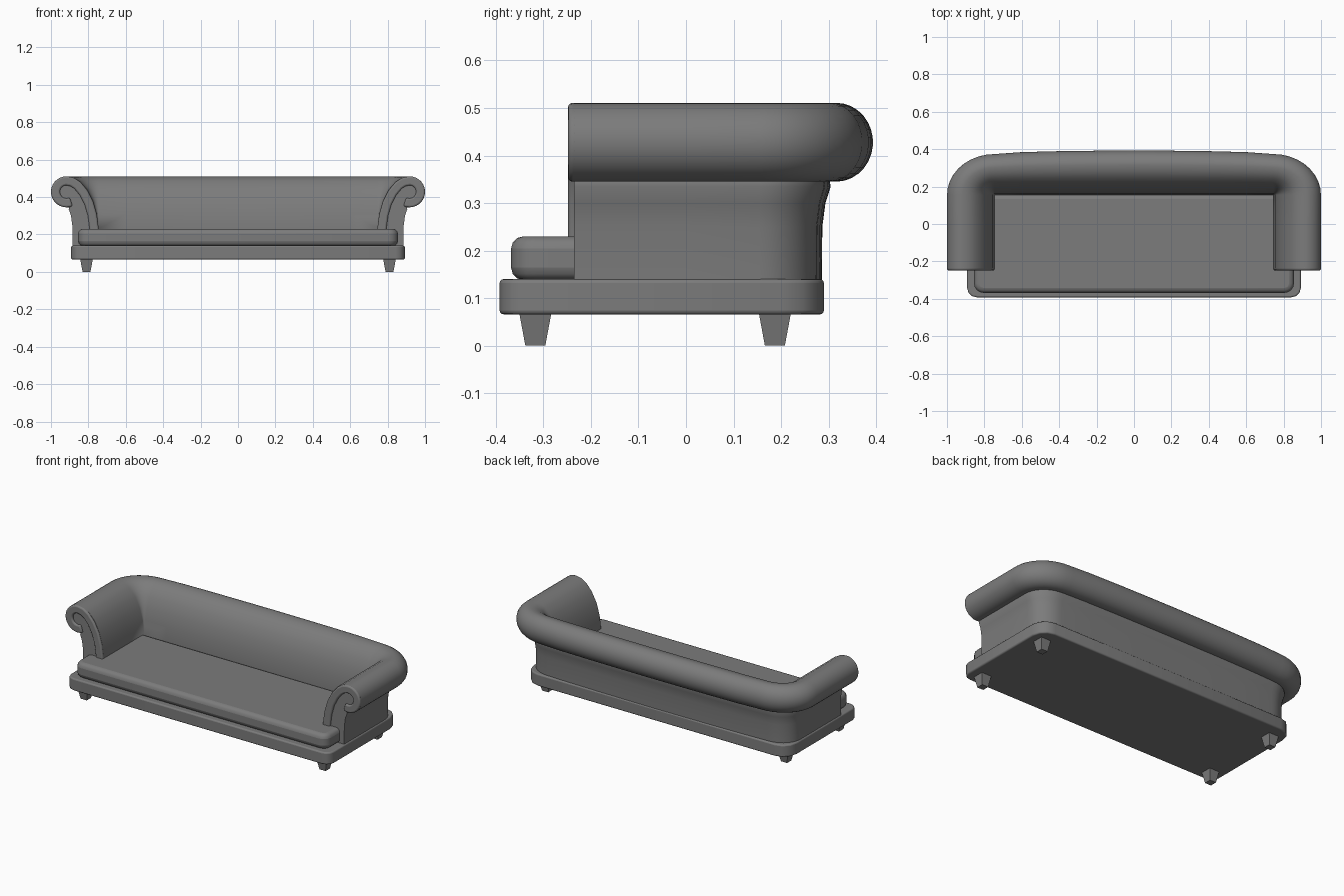
import bpy, bmesh
from math import sin, cos, radians, hypot

cube = bpy.data.objects.get("Cube")
if cube:
    bpy.data.objects.remove(cube)

fabric = bpy.data.materials.new("grey fabric")
fabric.use_nodes = True
GREY = (0.2, 0.2, 0.2, 1)
fabric.diffuse_color = GREY
fabric.node_tree.nodes["Principled BSDF"].inputs["Base Color"].default_value = GREY


def finish(name, bm, mirror=(False, False), bevel=0, segments=3, smooth=True):
    bmesh.ops.remove_doubles(bm, verts=bm.verts, dist=0.0001)
    bmesh.ops.recalc_face_normals(bm, faces=bm.faces)
    mesh = bpy.data.meshes.new(name)
    bm.to_mesh(mesh)
    bm.free()
    mesh.materials.append(fabric)
    ob = bpy.data.objects.new(name, mesh)
    bpy.context.collection.objects.link(ob)
    if bevel:
        mod = ob.modifiers.new("soft edges", 'BEVEL')
        mod.width, mod.segments = bevel, segments
        mod.limit_method, mod.angle_limit = 'ANGLE', radians(50)
    if any(mirror):
        mod = ob.modifiers.new("mirror", 'MIRROR')
        mod.use_axis = (mirror[0], mirror[1], False)
    if smooth:
        bpy.ops.object.select_all(action='DESELECT')
        ob.select_set(True)
        bpy.context.view_layer.objects.active = ob
        bpy.ops.object.shade_smooth_by_angle(angle=radians(40))
    return ob


def arc(cx, cy, r, start, end, steps):
    angles = [radians(start + (end - start) * i / steps) for i in range(steps + 1)]
    return [(cx + r * cos(a), cy + r * sin(a)) for a in angles]


def slab(name, half, front, back, z0, z1, r_front, r_back, bevel, steps):
    """Flat block with rounded corners in plan."""
    right = (arc(half - r_front, front + r_front, r_front, -90, 0, steps)
             + arc(half - r_back, back - r_back, r_back, 0, 90, steps))
    outline = right + [(-x, y) for x, y in reversed(right)]
    bm = bmesh.new()
    low = [bm.verts.new((x, y, z0)) for x, y in outline]
    face = bm.faces.new(low)
    top = bmesh.ops.extrude_face_region(bm, geom=[face])["geom"]
    for v in top:
        if isinstance(v, bmesh.types.BMVert):
            v.co.z = z1
    if not any(len(f.verts) == len(low) and f.calc_center_median().z < z0 + 0.001 for f in bm.faces):
        bm.faces.new(low)
    return finish(name, bm, bevel=bevel)


# Base and seat
slab("base_plinth", 0.892, -0.392, 0.29, 0.066, 0.14, 0.05, 0.09, 0.008, 3)
slab("seat_cushion", 0.855, -0.368, 0.16, 0.138, 0.23, 0.05, 0.03, 0.026, 4)

# Arms and back: one rolled section swept round the inner corner
INNER_X, INNER_Y, FRONT = 0.745, 0.155, -0.236
rise = [(0, 0.135), (0, 0.23), (0.01, 0.31), (0.03, 0.38), (0.06, 0.44), (0.1, 0.485), (0.135, 0.504)]
outer = [(0.16, 0.335), (0.148, 0.3), (0.141, 0.25), (0.14, 0.135)]
profile = rise + arc(0.172, 0.428, 0.083, 90, -100, 16) + outer

stations = [(INNER_X, FRONT, 1, 0), (INNER_X, 0, 1, 0)]
stations += [(INNER_X, INNER_Y, cos(radians(a)), 0.86 * sin(radians(a))) for a in range(0, 91, 10)]
stations += [(x, INNER_Y, 0, s) for x, s in [(0.6, 0.9), (0.4, 0.92), (0.2, 0.93), (0, 0.935)]]

bm = bmesh.new()
rings = [[bm.verts.new((x + d * nx, y + d * ny, z)) for d, z in profile] for x, y, nx, ny in stations]
for a, b in zip(rings, rings[1:]):
    for i in range(len(profile)):
        j = (i + 1) % len(profile)
        bm.faces.new((a[i], a[j], b[j], b[i]))
bm.faces.new(rings[0])
finish("rolled_arms_and_back", bm, mirror=(True, False))

# Scroll trim on the arm fronts
path = [(0.024, 0.138), (0.024, 0.23), (0.034, 0.305), (0.053, 0.37), (0.082, 0.425), (0.114, 0.463), (0.142, 0.481)]
path += arc(0.172, 0.428, 0.059, 90, -115, 16)
HALF_WIDTH = 0.024
bm = bmesh.new()
left, right = [], []
for i, (d, z) in enumerate(path):
    (d0, z0), (d1, z1) = path[max(i - 1, 0)], path[min(i + 1, len(path) - 1)]
    length = hypot(d1 - d0, z1 - z0)
    nd, nz = -(z1 - z0) / length * HALF_WIDTH, (d1 - d0) / length * HALF_WIDTH
    left.append((d + nd, z + nz))
    right.append((d - nd, z - nz))
(ld, lz), (rd, rz) = left[-1], right[-1]
layers = []
for y in (FRONT + 0.01, -0.248):
    layers.append([[bm.verts.new((INNER_X + d, y, z)) for d, z in side] for side in (left, right)])
(bl, br), (fl, fr) = layers
for i in range(len(path) - 1):
    for a, b in ((bl, br), (fl, fr), (bl, fl), (br, fr)):
        bm.faces.new((a[i], a[i + 1], b[i + 1], b[i]))
for i in (0, -1):
    bm.faces.new((bl[i], br[i], fr[i], fl[i]))
finish("arm_scroll_trim", bm, mirror=(True, False), bevel=0.009)

# Tapered feet
for name, y in (("front_feet", -0.317), ("back_feet", 0.187)):
    bm = bmesh.new()
    bmesh.ops.create_cube(bm, size=1)
    for v in bm.verts:
        w = 0.034 if v.co.z > 0 else 0.021
        v.co = (0.81 + (w if v.co.x > 0 else -w), y + (w if v.co.y > 0 else -w), 0.07 if v.co.z > 0 else 0)
    finish(name, bm, mirror=(True, False), smooth=False)
